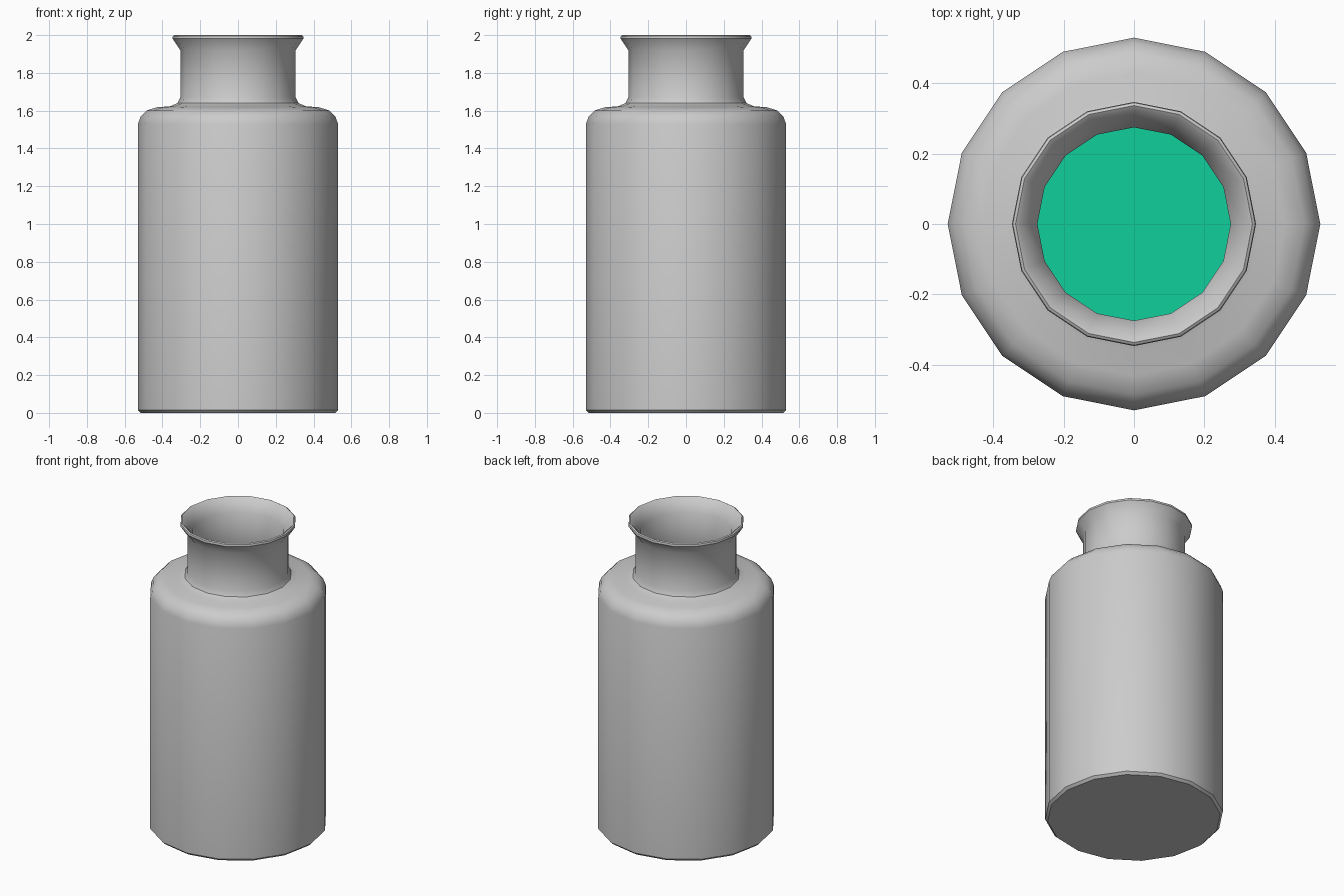
import bpy, bmesh, math

if "Cube" in bpy.data.objects:
    bpy.data.objects.remove(bpy.data.objects["Cube"])

SIDES = 16


def lathe(name, profile, angle=35):
    """Revolve an (r, z) profile about z; both ends are closed with flat caps."""
    bm = bmesh.new()
    rings = []
    for r, z in profile:
        rings.append([bm.verts.new((r * math.cos(2 * math.pi * i / SIDES),
                                    r * math.sin(2 * math.pi * i / SIDES), z))
                      for i in range(SIDES)])
    for a, b in zip(rings, rings[1:]):
        for i in range(SIDES):
            j = (i + 1) % SIDES
            bm.faces.new((a[i], a[j], b[j], b[i]))
    bm.faces.new(rings[0])
    bm.faces.new(rings[-1])
    bmesh.ops.recalc_face_normals(bm, faces=bm.faces)
    mesh = bpy.data.meshes.new(name)
    bm.to_mesh(mesh)
    bm.free()
    obj = bpy.data.objects.new(name, mesh)
    bpy.context.collection.objects.link(obj)
    bpy.ops.object.select_all(action='DESELECT')
    obj.select_set(True)
    bpy.context.view_layer.objects.active = obj
    bpy.ops.object.shade_smooth_by_angle(angle=math.radians(angle))
    return obj


# Bottle: outside from base to lip, then the inside wall back down
outer = [(0.515, 0), (0.53, 0.015), (0.53, 1.53), (0.515, 1.57), (0.485, 1.60),
         (0.43, 1.618), (0.36, 1.623), (0.32, 1.64), (0.305, 1.67),
         (0.305, 1.92), (0.347, 1.982), (0.345, 1.995), (0.337, 2.0)]
inner = [(0.325, 1.992), (0.275, 1.92), (0.275, 1.65), (0.30, 1.61),
         (0.35, 1.593), (0.42, 1.588), (0.465, 1.575), (0.488, 1.55),
         (0.50, 1.52), (0.50, 0.03)]
lathe("bottle", outer + inner)

# Liquid filling the body
liquid = lathe("liquid", [(0.495, 0.035), (0.495, 1.2)])
green = bpy.data.materials.new("green_liquid")
green.diffuse_color = (0.005, 0.62, 0.33, 1)
green.use_nodes = True
green.node_tree.nodes["Principled BSDF"].inputs["Base Color"].default_value = green.diffuse_color
liquid.data.materials.append(green)
